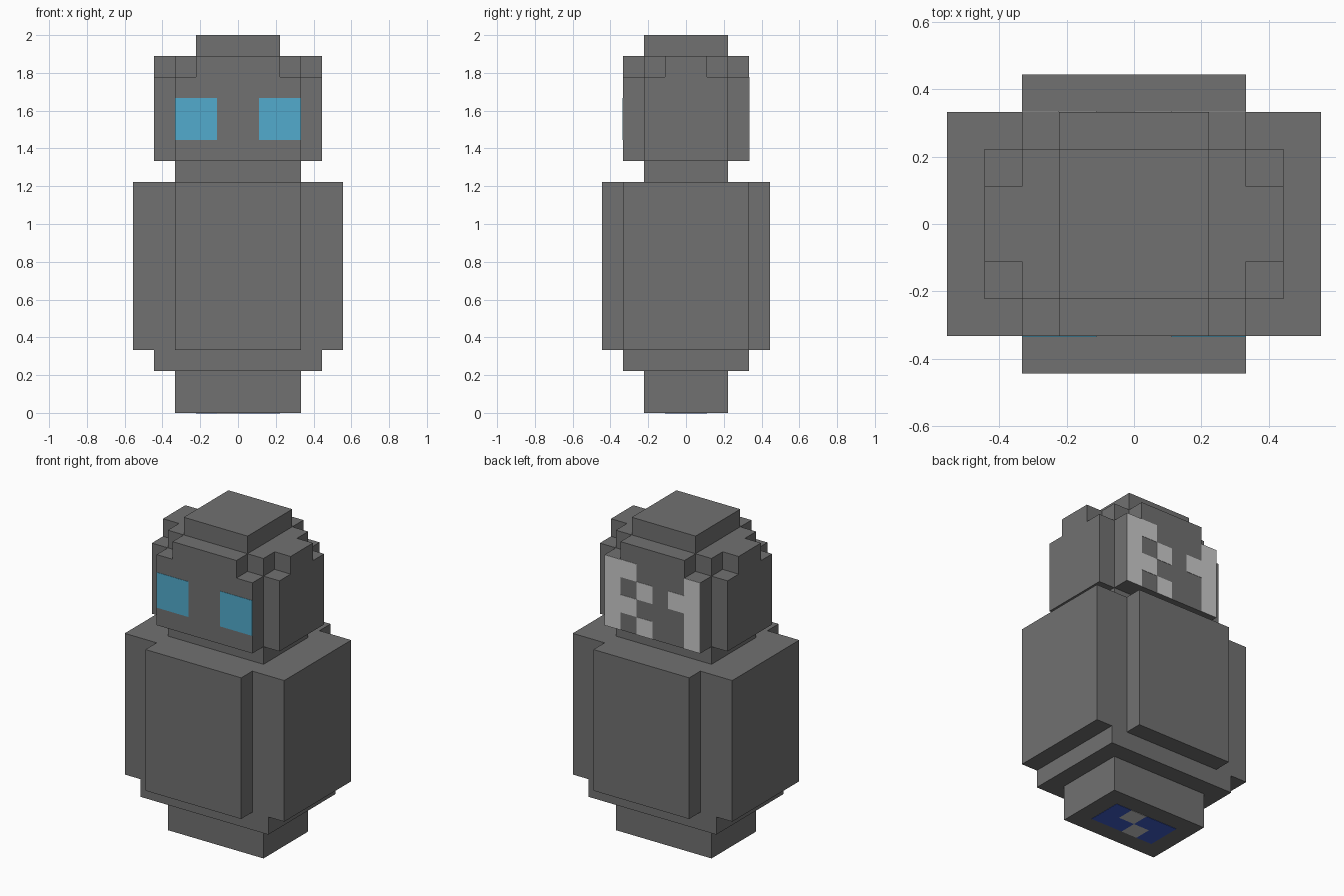
import bpy, bmesh
from mathutils import Vector

if "Cube" in bpy.data.objects:
    bpy.data.objects.remove(bpy.data.objects["Cube"])

U = 1 / 9          # edge of one block
THICK = 0.002      # painted plate thickness


def material(name, rgb):
    m = bpy.data.materials.new(name)
    m.diffuse_color = (*rgb, 1)
    m.use_nodes = True
    m.node_tree.nodes["Principled BSDF"].inputs["Base Color"].default_value = m.diffuse_color
    return m


STONE = material("dark_grey", (0.165, 0.165, 0.165))
COLOURS = {
    "C": material("sky_blue", (0.084, 0.407, 0.61)),
    "L": material("light_grey", (0.60, 0.60, 0.60)),
    "B": material("deep_blue", (0.052, 0.112, 0.58)),
}


def finish(name, bm, mat):
    bmesh.ops.recalc_face_normals(bm, faces=bm.faces)
    me = bpy.data.meshes.new(name)
    bm.to_mesh(me)
    bm.free()
    me.materials.append(mat)
    ob = bpy.data.objects.new(name, me)
    bpy.context.collection.objects.link(ob)


def stepped_block(name, steps, z0, z1):
    """Prism whose plan is mirrored from the outer corners (x, y) of one quarter."""
    quarter = []
    for i, (x, y) in enumerate(steps):
        if i:
            quarter.append((x, steps[i - 1][1]))
        quarter.append((x, y))
    outline = (quarter
               + [(-x, y) for x, y in reversed(quarter)]
               + [(-x, -y) for x, y in quarter]
               + [(x, -y) for x, y in reversed(quarter)])
    bm = bmesh.new()
    base = bm.faces.new([bm.verts.new((x * U, y * U, z0 * U)) for x, y in outline])
    top = bmesh.ops.extrude_face_region(bm, geom=[base])["geom"]
    bmesh.ops.translate(bm, vec=(0, 0, (z1 - z0) * U),
                        verts=[g for g in top if isinstance(g, bmesh.types.BMVert)])
    # the starting face is kept only if the extrusion did not keep it
    bottom = [f for f in bm.faces if all(abs(v.co.z - z0 * U) < 1e-6 for v in f.verts)]
    if not bottom:
        bm.verts.ensure_lookup_table()
        bm.faces.new([v for v in bm.verts if abs(v.co.z - z0 * U) < 1e-6])
    finish(name, bm, STONE)


def painted_cells(name, rows, origin, du, dv, normal):
    """Thin plates over the lettered cells of a block-sized pattern, one object per colour."""
    o, du, dv, n = (Vector(v) for v in (origin, du, dv, normal))
    for key, mat in COLOURS.items():
        cells = [(c, r) for r, row in enumerate(rows) for c, k in enumerate(row) if k == key]
        if not cells:
            continue
        bm = bmesh.new()
        for c, r in cells:
            ring = [(c, r), (c + 1, r), (c + 1, r + 1), (c, r + 1)]
            bm.faces.new([bm.verts.new((o + du * a + dv * b) * U) for a, b in ring])
        bmesh.ops.remove_doubles(bm, verts=bm.verts, dist=1e-5)
        out = bmesh.ops.extrude_face_region(bm, geom=list(bm.faces))["geom"]
        bmesh.ops.translate(bm, vec=n * THICK,
                            verts=[g for g in out if isinstance(g, bmesh.types.BMVert)])
        finish(f"{name}_{mat.name}", bm, mat)


# Stacked body, bottom to top
stepped_block("foot", [(3, 2)], 0, 2)
stepped_block("hem", [(4, 3)], 2, 3)
stepped_block("body", [(5, 3), (3, 4)], 3, 11)
stepped_block("neck", [(3, 2)], 11, 12)
stepped_block("head", [(4, 2), (3, 3)], 12, 16)
stepped_block("brow", [(4, 1), (3, 2), (2, 3)], 16, 17)
stepped_block("crown", [(2, 2)], 17, 18)

# Eyes on the front of the head
painted_cells("eyes", ["CC..CC", "CC..CC"],
              (-3, -3, 15), (1, 0, 0), (0, 0, -1), (0, -1, 0))

# Pale patches on the back of the head
painted_cells("back_patch", ["LL...L", "L.L.LL", "LL...L", "L.L..L"],
              (3, 3, 16), (-1, 0, 0), (0, 0, -1), (0, 1, 0))

# Patch on the underside of the foot
painted_cells("sole_patch", ["BLBB", "BBLB"],
              (2, 1, 0), (-1, 0, 0), (0, -1, 0), (0, 0, -1))
